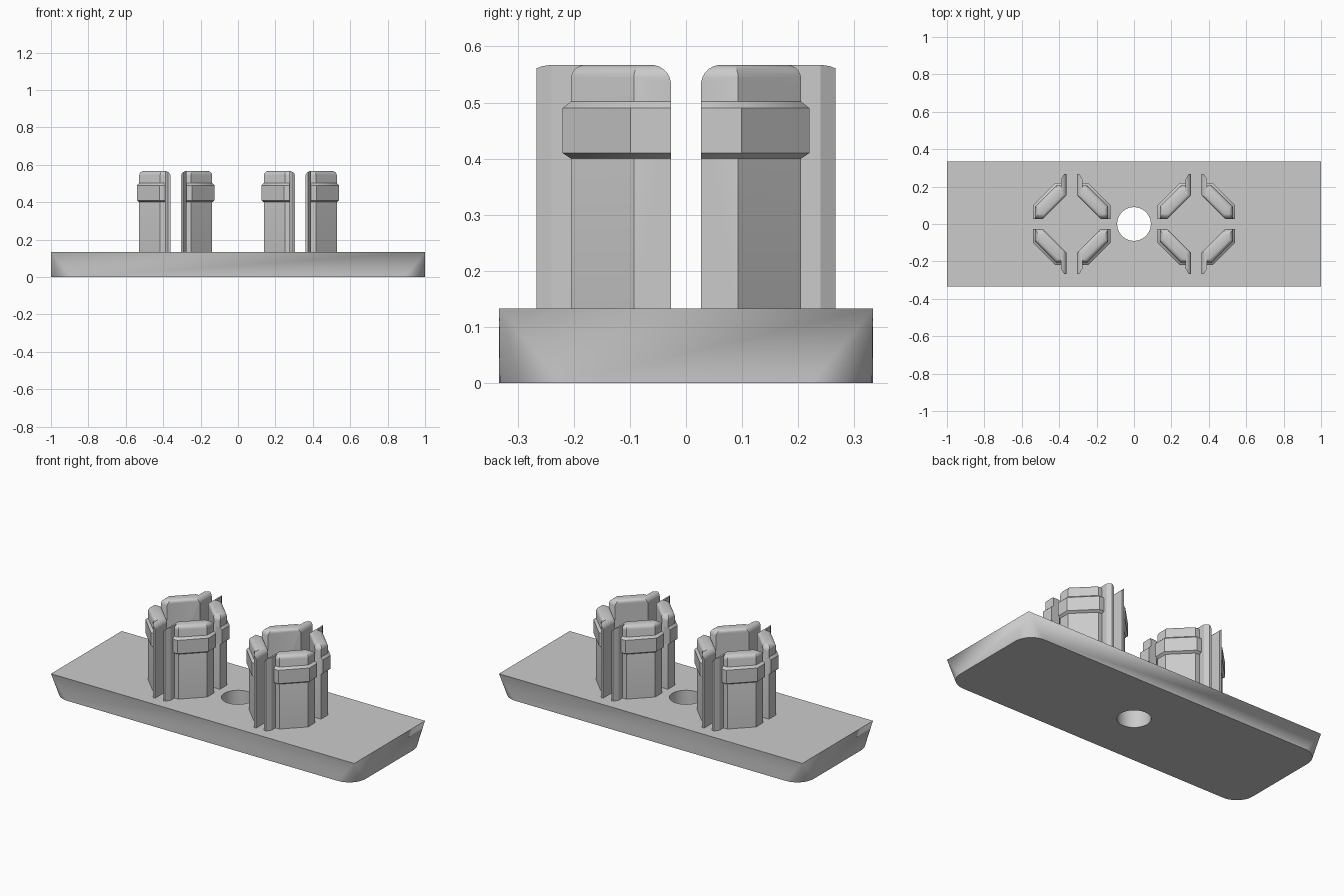
import bpy, bmesh, math
from mathutils import Vector

if "Cube" in bpy.data.objects:
    bpy.data.objects.remove(bpy.data.objects["Cube"])

grey = bpy.data.materials.new("plain_grey")
grey.use_nodes = True
colour = (0.6, 0.6, 0.6, 1)
grey.diffuse_color = colour
grey.node_tree.nodes["Principled BSDF"].inputs["Base Color"].default_value = colour

BASE_TOP, TOP = 0.133, 0.567


def make_object(name, bm):
    bmesh.ops.recalc_face_normals(bm, faces=bm.faces)
    mesh = bpy.data.meshes.new(name)
    bm.to_mesh(mesh)
    bm.free()
    mesh.materials.append(grey)
    obj = bpy.data.objects.new(name, mesh)
    bpy.context.collection.objects.link(obj)
    return obj


def activate(obj):
    bpy.ops.object.select_all(action="DESELECT")
    obj.select_set(True)
    bpy.context.view_layer.objects.active = obj


def smooth(obj):
    activate(obj)
    bpy.ops.object.shade_smooth_by_angle(angle=math.radians(30))


def loft(bm, rings):
    """Closed solid through (outline, z) rings of equal point count."""
    layers = [[bm.verts.new((x, y, z)) for x, y in pts] for pts, z in rings]
    n = len(layers[0])
    for a, b in zip(layers, layers[1:]):
        for i in range(n):
            j = (i + 1) % n
            bm.faces.new((a[i], a[j], b[j], b[i]))
    bm.faces.new(layers[0][::-1])
    bm.faces.new(layers[-1])


def fillet(bm, angle, point, r, steps=5):
    """Round the top edge of the wall facing the given angle through the point."""
    n = Vector((math.cos(math.radians(angle)), math.sin(math.radians(angle)), 0))
    centre = Vector((*point, TOP - r)) - n * r
    for k in range(1, steps + 1):
        a = math.pi / 2 * k / (steps + 1)
        normal = n * math.cos(a) + Vector((0, 0, math.sin(a)))
        bmesh.ops.bisect_plane(bm, geom=bm.verts[:] + bm.edges[:] + bm.faces[:],
                               plane_co=centre + normal * r, plane_no=normal,
                               clear_outer=True)
        bmesh.ops.holes_fill(bm, edges=[e for e in bm.edges if e.is_boundary])


# Base plate: sharp rectangle above, rounded corners below
def rounded_rect(hx, hy, r, steps=10):
    pts = []
    for sx, sy, start in ((1, 1, 0), (-1, 1, 90), (-1, -1, 180), (1, -1, 270)):
        for k in range(steps + 1):
            a = math.radians(start + 90 * k / steps)
            pts.append((sx * (hx - r) + r * math.cos(a), sy * (hy - r) + r * math.sin(a)))
    return pts


bm = bmesh.new()
loft(bm, [(rounded_rect(1, 0.333, 0.11), 0), (rounded_rect(1, 0.333, 0), BASE_TOP)])
bmesh.ops.remove_doubles(bm, verts=bm.verts, dist=1e-5)
base = make_object("base_plate", bm)

# Centre hole
bm = bmesh.new()
bmesh.ops.create_cone(bm, cap_ends=True, segments=48, radius1=0.09, radius2=0.09, depth=1)
cutter = make_object("hole_cutter", bm)
cutter.hide_render = True
mod = base.modifiers.new("hole", "BOOLEAN")
mod.operation, mod.solver, mod.object = "DIFFERENCE", "EXACT", cutter
activate(base)
bpy.ops.object.modifier_apply(modifier=mod.name)
bpy.data.objects.remove(cutter)
smooth(base)

# Clip segment outlines for one quadrant, relative to the cluster centre
GAP = 0.027
stem = [(0.195, GAP), (0.195, 0.093), (0.083, 0.205), (GAP, 0.205), (GAP, 0.155), (0.155, GAP)]
rib = [(GAP, 0.17), (0.057, 0.17), (0.057, 0.24), (0.04, 0.267), (GAP, 0.267)]
inner = [(0.04, 0.18), (0.17, 0.05), (0.17, GAP)]
band_in = [(0.195, GAP), (0.195, 0.093), (0.083, 0.205), (0.04, 0.205)] + inner
band_out = [(0.208, GAP), (0.208, 0.099), (0.087, 0.22), (0.04, 0.22)] + inner


def clip_segment(name, cx, sx, sy):
    # Stem with rounded top edges
    bm = bmesh.new()
    loft(bm, [(stem, BASE_TOP - 0.01), (stem, TOP)])
    for angle, point, r in ((0, stem[0], 0.025), (45, stem[1], 0.025), (90, stem[2], 0.025),
                            (180, stem[3], 0.032), (225, stem[4], 0.02), (270, stem[5], 0.035)):
        fillet(bm, angle, point, r)
    whole = bpy.data.meshes.new("part")
    bm.to_mesh(whole)
    bm.free()
    # Side rib, rounded on its gap side
    bm = bmesh.new()
    loft(bm, [(rib, BASE_TOP - 0.01), (rib, TOP)])
    fillet(bm, 180, rib[0], 0.032)
    # Raised band with sloped rims
    loft(bm, [(band_in, 0.4), (band_out, 0.41), (band_out, 0.49), (band_in, 0.502)])
    bm.from_mesh(whole)
    bpy.data.meshes.remove(whole)
    for v in bm.verts:
        v.co.x = cx + sx * v.co.x
        v.co.y *= sy
    smooth(make_object(name, bm))


for side, cx in (("left", 0.333), ("right", -0.333)):
    for row, sy in (("front", -1), ("back", 1)):
        for place, sx in (("a", 1), ("b", -1)):
            clip_segment(f"{side}_{row}_clip_segment_{place}", cx, sx, sy)
